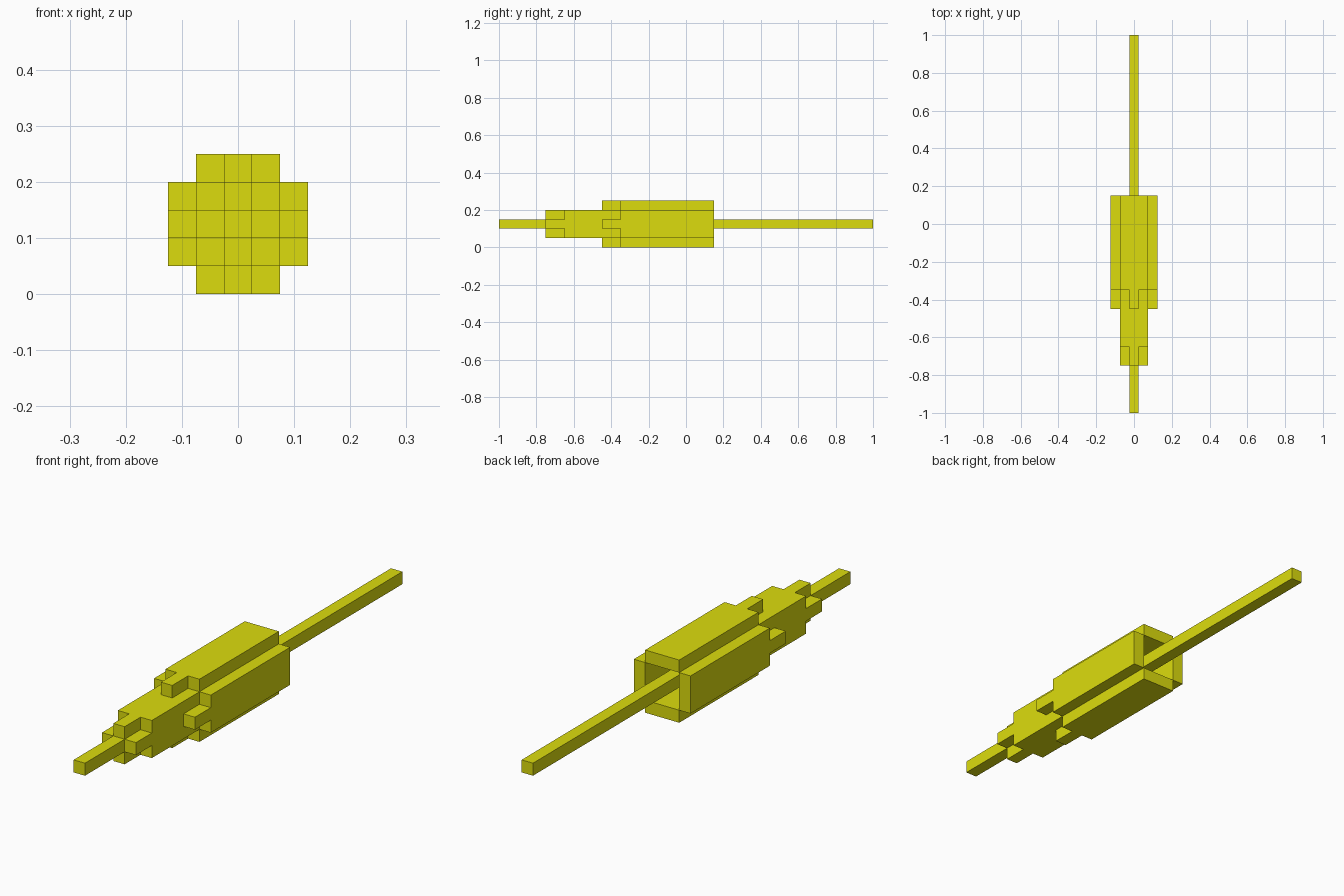
import bpy, bmesh, math
from mathutils import Matrix, Vector

if "Cube" in bpy.data.objects:
    bpy.data.objects.remove(bpy.data.objects["Cube"])

U = 0.05                 # one block
CZ = 0.125               # height of the long axis

yellow = bpy.data.materials.new("yellow")
yellow.diffuse_color = (0.72, 0.72, 0.004, 1)
yellow.use_nodes = True
yellow.node_tree.nodes["Principled BSDF"].inputs["Base Color"].default_value = yellow.diffuse_color


def finish(bm, name):
    bmesh.ops.recalc_face_normals(bm, faces=bm.faces)
    me = bpy.data.meshes.new(name)
    bm.to_mesh(me)
    bm.free()
    me.materials.append(yellow)
    ob = bpy.data.objects.new(name, me)
    bpy.context.collection.objects.link(ob)
    ob.location.z = CZ
    return ob


# Long square rod through the whole model
bm = bmesh.new()
bmesh.ops.create_cube(bm, size=1, matrix=Matrix.Diagonal((U, 2, U, 1)))
finish(bm, "rod")

# Inner sleeve: 3 x 3 block whose front has four small fingers around the rod
bm = bmesh.new()
bmesh.ops.create_grid(bm, x_segments=3, y_segments=3, size=1.5 * U,
                      matrix=Matrix.Translation((0, -0.65, 0)) @ Matrix.Rotation(math.pi / 2, 4, 'X'))
front = list(bm.faces)
fingers = [f for f in front if 0.9 * U < f.calc_center_median().xz.length < 1.1 * U]
rim = [e for e in bm.edges if e.is_boundary]
sides = bmesh.ops.extrude_edge_only(bm, edges=rim)["geom"]
back = [v for v in sides if isinstance(v, bmesh.types.BMVert)]
bmesh.ops.translate(bm, verts=back, vec=(0, 0.5, 0))
bmesh.ops.holes_fill(bm, edges=[e for e in bm.edges if e.is_boundary], sides=0)
for f in bmesh.ops.extrude_discrete_faces(bm, faces=fingers)["faces"]:
    bmesh.ops.translate(bm, verts=f.verts, vec=(0, -0.1, 0))
bmesh.ops.remove_doubles(bm, verts=bm.verts, dist=1e-5)
bmesh.ops.recalc_face_normals(bm, faces=bm.faces)
bmesh.ops.dissolve_limit(bm, angle_limit=0.02, verts=bm.verts, edges=bm.edges)
finish(bm, "inner_sleeve")

# Outer shell: four plates with a finger at the front, open at the back
outline = [(-1.5 * U, 0.15), (-1.5 * U, -0.35), (-0.5 * U, -0.35), (-0.5 * U, -0.45),
           (0.5 * U, -0.45), (0.5 * U, -0.35), (1.5 * U, -0.35), (1.5 * U, 0.15)]
for i, side in enumerate(("top", "right", "bottom", "left")):
    bm = bmesh.new()
    face = bm.faces.new([bm.verts.new((x, y, 1.5 * U)) for x, y in outline])
    ext = bmesh.ops.extrude_face_region(bm, geom=[face], use_keep_orig=True)["geom"]
    bmesh.ops.translate(bm, verts=[v for v in ext if isinstance(v, bmesh.types.BMVert)],
                        vec=(0, 0, U))
    bmesh.ops.rotate(bm, verts=bm.verts, cent=Vector(),
                     matrix=Matrix.Rotation(i * math.pi / 2, 3, 'Y'))
    finish(bm, side + "_shell_plate")
